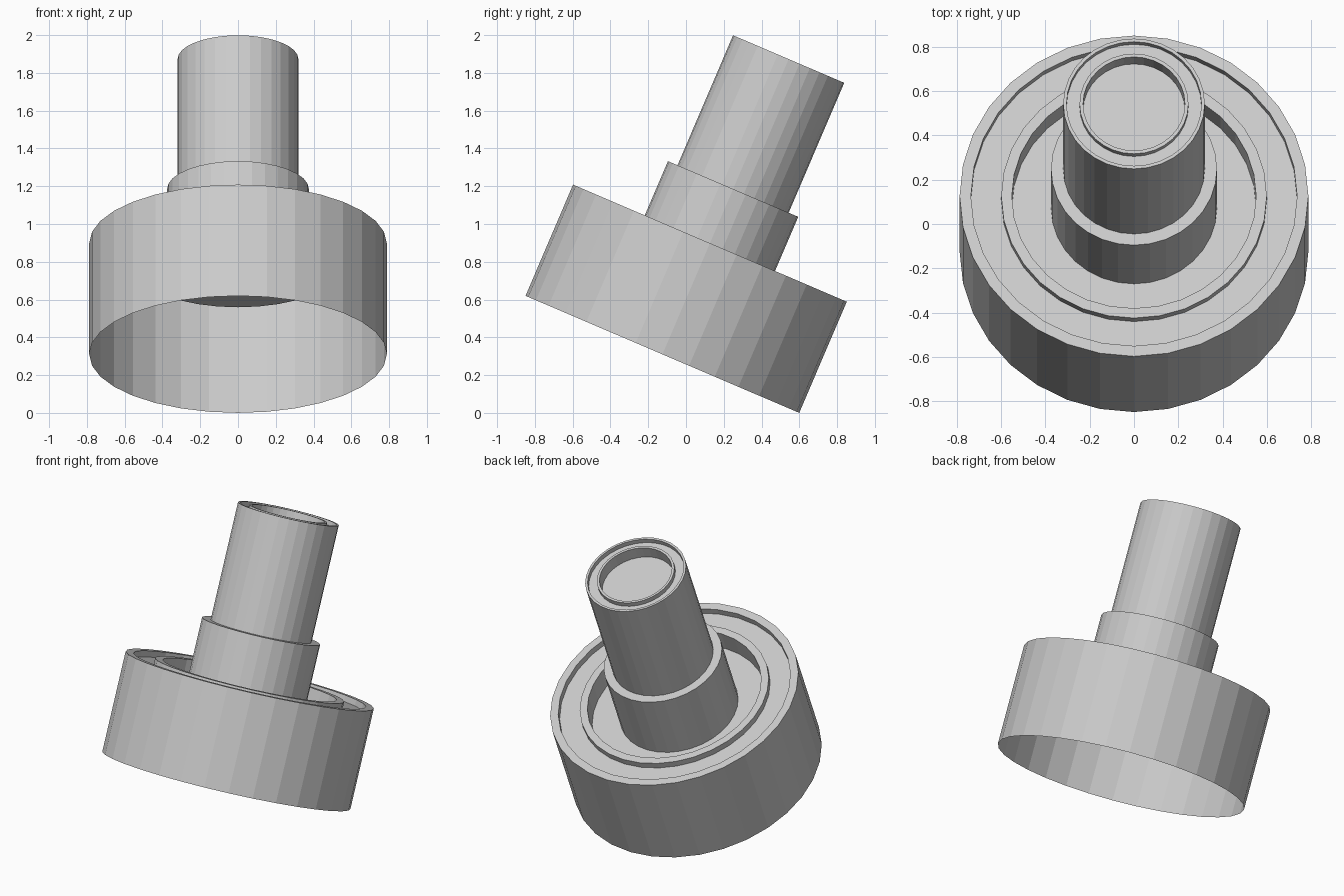
import bpy, bmesh, math
from mathutils import Matrix

if "Cube" in bpy.data.objects:
    bpy.data.objects.remove(bpy.data.objects["Cube"])

SIDES = 32
TILT = math.radians(23.15)
# tilted axis starts at the centre of the open lower end
PLACE = Matrix.Translation((0, -0.125, 0.31)) @ Matrix.Rotation(-TILT, 4, 'X')


def lathe(name, profile):
    """Revolve (radius, height) points into a flat-shaded shell; radius 0 closes it."""
    bm = bmesh.new()
    rings = []
    for r, h in profile:
        if r == 0:
            rings.append([bm.verts.new((0, 0, h))] * SIDES)
        else:
            rings.append([bm.verts.new((r * math.sin(2 * math.pi * i / SIDES),
                                        -r * math.cos(2 * math.pi * i / SIDES), h))
                          for i in range(SIDES)])
    for a, b in zip(rings, rings[1:]):
        for i in range(SIDES):
            j = (i + 1) % SIDES
            loop = [a[i], a[j], b[j], b[i]]
            bm.faces.new(list(dict.fromkeys(loop)))
    bm.transform(PLACE)
    mesh = bpy.data.meshes.new(name)
    bm.to_mesh(mesh)
    bm.free()
    obj = bpy.data.objects.new(name, mesh)
    bpy.context.collection.objects.link(obj)
    return obj


# wide drum, open below: rim, shallow groove, raised ring, sunken floor
lathe("base_drum", [(0.788, 0), (0.788, 0.64), (0.737, 0.64), (0.737, 0.60),
                    (0.60, 0.60), (0.60, 0.64), (0.552, 0.64), (0.552, 0.507),
                    (0.375, 0.507)])

# stepped collar rising from the sunken floor
lathe("collar", [(0.375, 0.507), (0.375, 0.952), (0.32, 0.952)])

# upper tube: thin rim, groove, raised ring, sunken cap
lathe("upper_tube", [(0.32, 0.952), (0.32, 1.70), (0.305, 1.70), (0.305, 1.67),
                     (0.246, 1.67), (0.246, 1.70), (0.23, 1.70), (0.23, 1.62),
                     (0, 1.62)])
